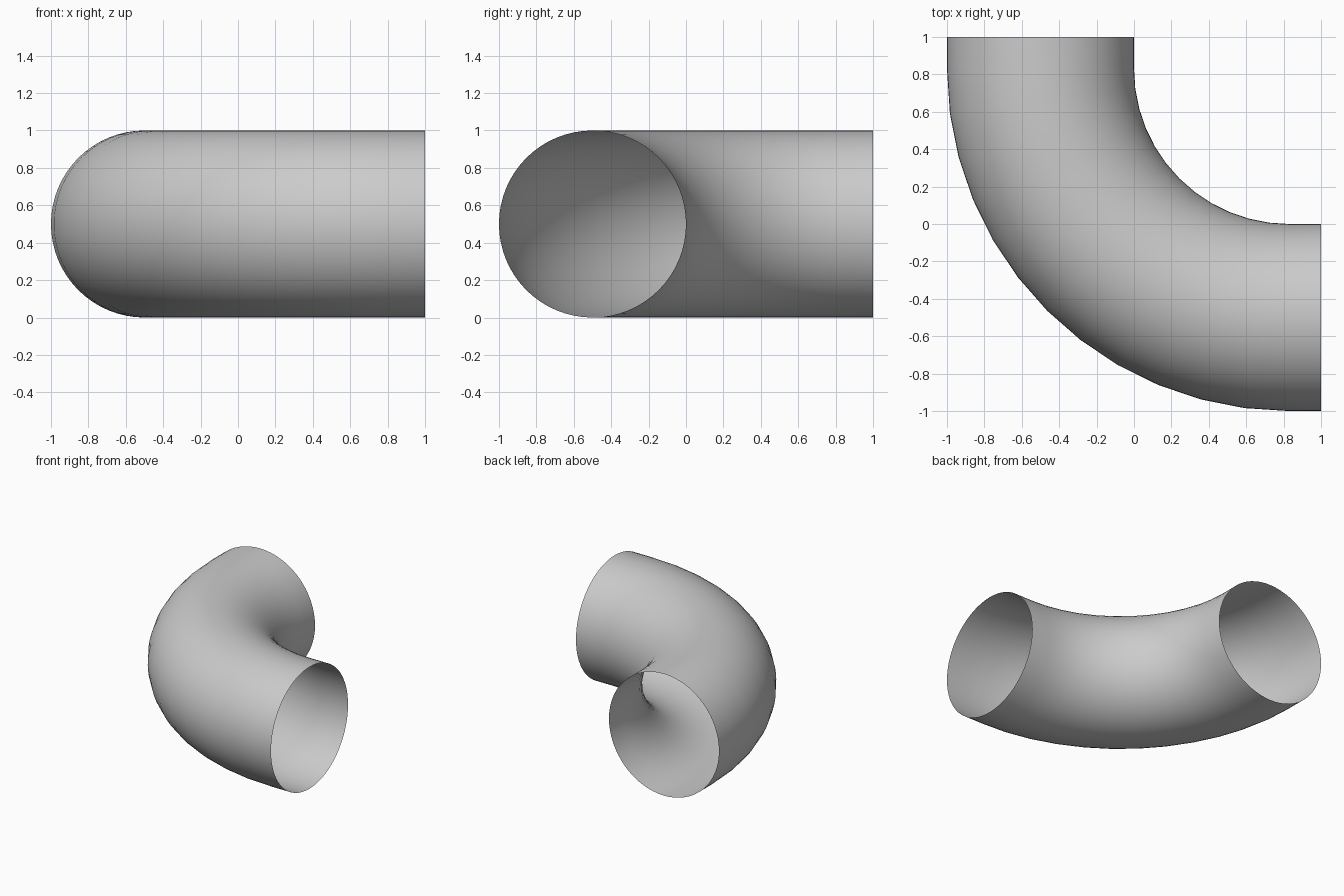
import bpy, bmesh
from math import sin, cos, pi

if "Cube" in bpy.data.objects:
    bpy.data.objects.remove(bpy.data.objects["Cube"])

PIPE_R = 0.5      # tube radius
C = 0.83          # bend centre (x = y)
BEND_R = C + 0.5  # centreline bend radius
SIDES, STEPS = 64, 12

# Centreline stations: (x, y, direction of the ring's radial axis)
stations = [(-0.5, 1.0, pi)]
for i in range(STEPS + 1):
    a = pi + (pi / 2) * i / STEPS
    stations.append((C + BEND_R * cos(a), C + BEND_R * sin(a), a))
stations.append((1.0, -0.5, 1.5 * pi))

# Open, thin-walled tube skinned along the stations
bm = bmesh.new()
rings = []
for x, y, a in stations:
    ring = []
    for k in range(SIDES):
        t = 2 * pi * k / SIDES
        r = PIPE_R * cos(t)
        ring.append(bm.verts.new((x + r * cos(a), y + r * sin(a), 0.5 + PIPE_R * sin(t))))
    rings.append(ring)
for r0, r1 in zip(rings, rings[1:]):
    for k in range(SIDES):
        n = (k + 1) % SIDES
        bm.faces.new((r0[k], r0[n], r1[n], r1[k]))

# Make the normals point away from the tube's centreline
bm.normal_update()
f = bm.faces[:][0] if len(bm.faces) else None
x, y, a = stations[0]
c = f.calc_center_median()
if f.normal.x * (c.x - x) + f.normal.z * (c.z - 0.5) < 0:
    bmesh.ops.reverse_faces(bm, faces=bm.faces[:])
for face in bm.faces:
    face.smooth = True

mesh = bpy.data.meshes.new("pipe_elbow")
bm.to_mesh(mesh)
bm.free()
elbow = bpy.data.objects.new("pipe_elbow", mesh)
bpy.context.collection.objects.link(elbow)
